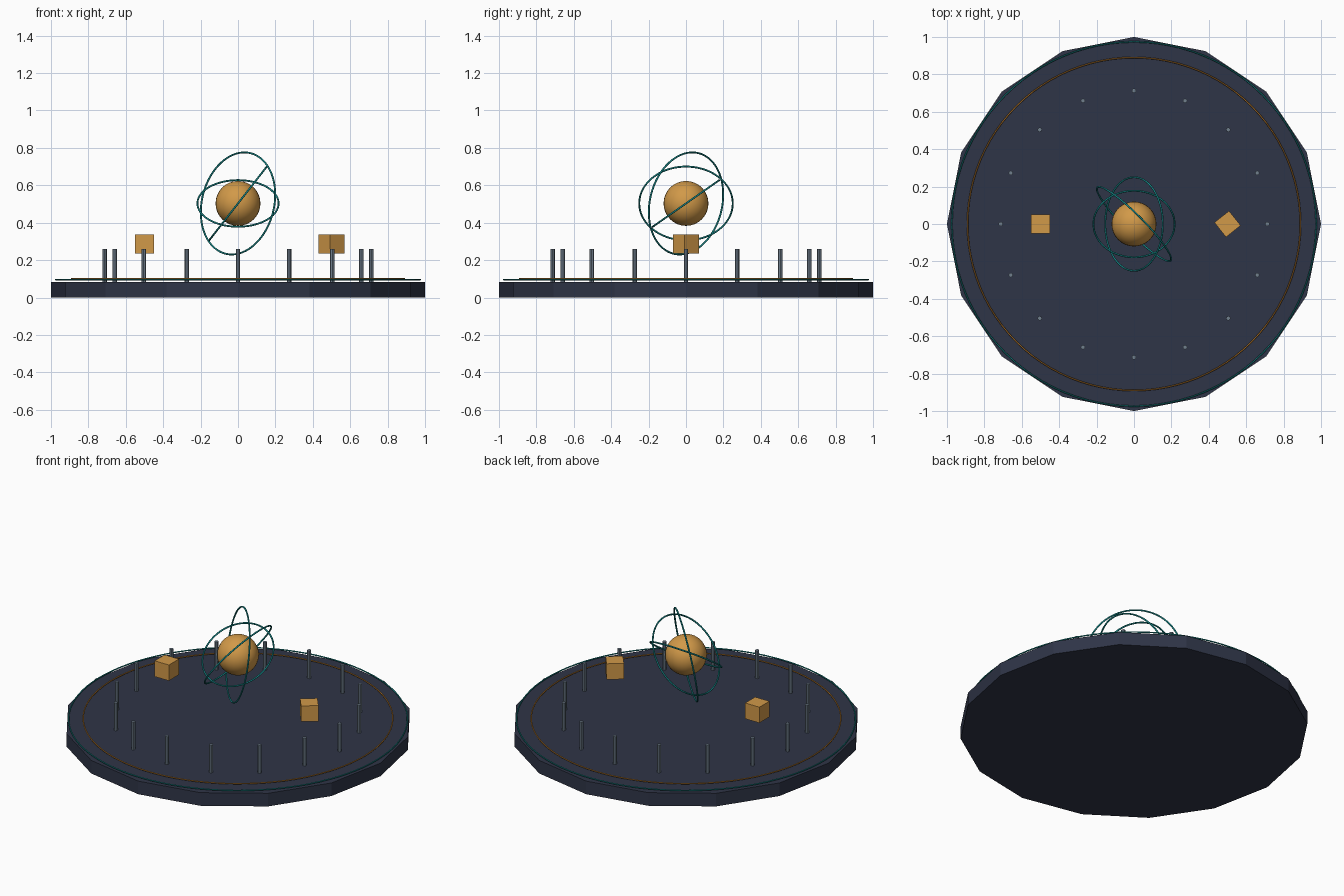
import bpy
from math import cos, sin, radians, tau
from mathutils import Vector

cube = bpy.data.objects.get("Cube")
if cube:
    bpy.data.objects.remove(cube, do_unlink=True)


def material(name, rgb):
    m = bpy.data.materials.new(name)
    m.use_nodes = True
    m.diffuse_color = (*rgb, 1)
    m.node_tree.nodes["Principled BSDF"].inputs["Base Color"].default_value = (*rgb, 1)
    return m


NAVY = material("dark navy", (0.028, 0.035, 0.063))
GOLD = material("warm gold", (0.64, 0.32, 0.066))
AMBER = material("amber", (0.56, 0.23, 0.03))
TEAL = material("teal", (0.008, 0.25, 0.25))
GREY = material("slate grey", (0.165, 0.215, 0.27))


def finish(name, mat, smooth=False):
    ob = bpy.context.object
    ob.name = name
    ob.data.materials.append(mat)
    if smooth:
        bpy.ops.object.shade_smooth()
    return ob


def cylinder(name, radius, bottom, top, sides, mat, x=0, y=0):
    bpy.ops.mesh.primitive_cylinder_add(vertices=sides, radius=radius, depth=top - bottom,
                                        location=(x, y, (top + bottom) / 2))
    return finish(name, mat)


def ring(name, radius, tube, z, mat, normal=(0, 0, 1)):
    turn = Vector(normal).to_track_quat("Z", "Y").to_euler()
    bpy.ops.mesh.primitive_torus_add(major_radius=radius, minor_radius=tube, major_segments=96,
                                     minor_segments=8, location=(0, 0, z), rotation=turn)
    return finish(name, mat, True)


# Sixteen-sided platform with two thin rings hovering just above it
cylinder("platform", 1, 0, 0.083, 16, NAVY)
ring("outer_rim_ring", 0.974, 0.004, 0.096, TEAL)
ring("inner_rim_ring", 0.89, 0.004, 0.1, AMBER)

# Circle of slim posts
for i in range(16):
    a = tau * i / 16
    cylinder(f"post_{i + 1}", 0.012, 0.083, 0.26, 8, GREY, 0.713 * cos(a), 0.713 * sin(a))

# Central globe
GLOBE_Z = 0.503
bpy.ops.mesh.primitive_uv_sphere_add(segments=32, ring_count=16, radius=0.12, location=(0, 0, GLOBE_Z))
finish("globe", GOLD, True)

# Three tilted orbits, given by radius and plane normal
low, mid, steep = radians(35), radians(52), radians(10)
ring("small_orbit", 0.217, 0.005, GLOBE_Z, TEAL, (0, -sin(low), cos(low)))
ring("middle_orbit", 0.25, 0.005, GLOBE_Z, TEAL, (-sin(mid), 0, cos(mid)))
ring("large_orbit", 0.277, 0.005, GLOBE_Z, TEAL,
     (cos(steep) * cos(tau / 8), cos(steep) * sin(tau / 8), -sin(steep)))

# Floating cubes on either side
for name, x, turn in (("right_cube", -0.5, 0), ("left_cube", 0.5, 38.5)):
    bpy.ops.mesh.primitive_cube_add(size=0.1, location=(x, 0, 0.286), rotation=(0, 0, radians(turn)))
    finish(name, GOLD)
